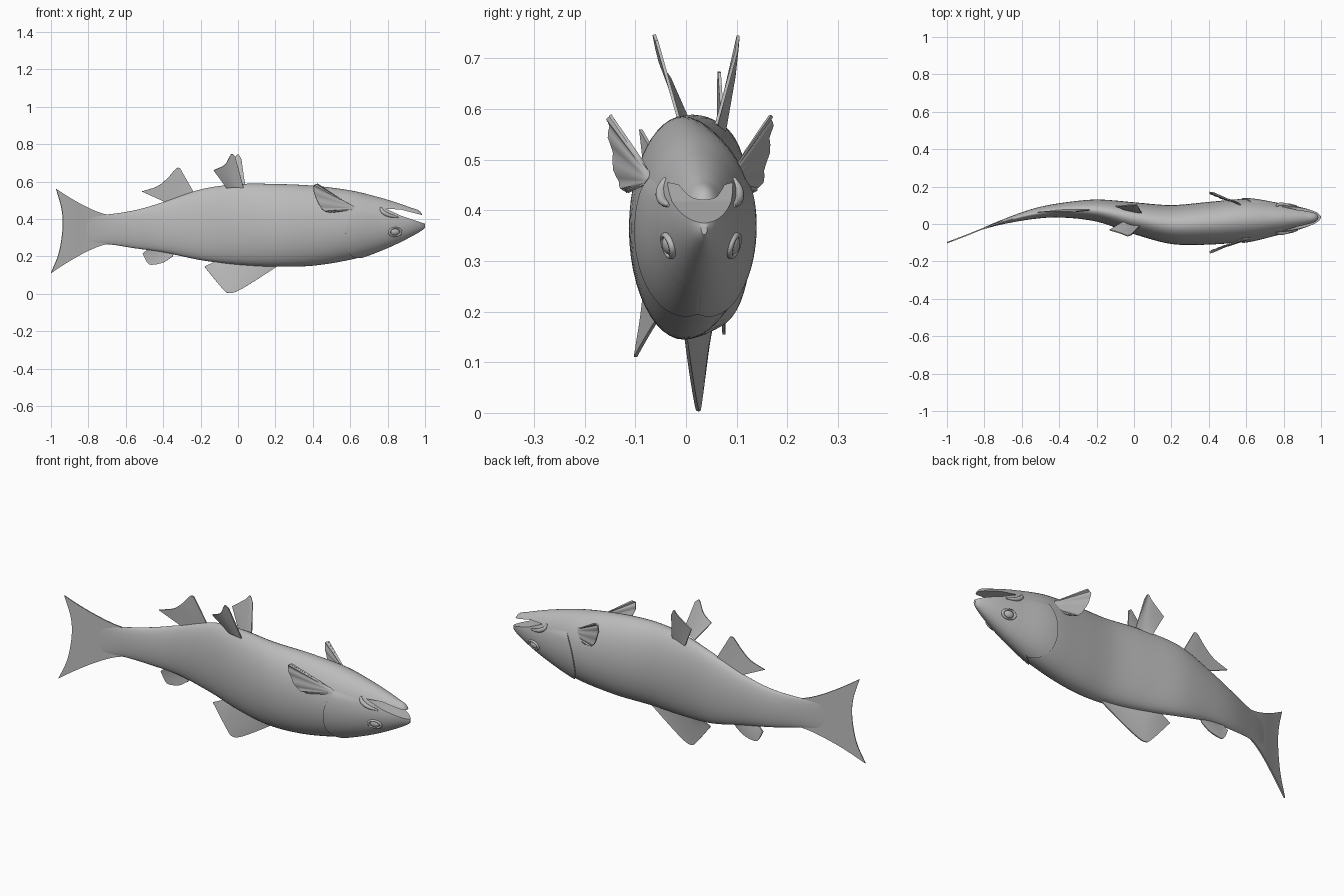
import bpy, bmesh, math
from mathutils import Vector

if "Cube" in bpy.data.objects:
    bpy.data.objects.remove(bpy.data.objects["Cube"], do_unlink=True)

grey = bpy.data.materials.new("plain grey")
grey.use_nodes = True
tone = (0.5, 0.5, 0.5, 1)
grey.diffuse_color = tone
grey.node_tree.nodes["Principled BSDF"].inputs["Base Color"].default_value = tone


def smooth(points, n):
    """Sample a smooth curve through the points."""
    p = [Vector(q) for q in points]
    p = [2 * p[0] - p[1]] + p + [2 * p[-1] - p[-2]]
    out = []
    for k in range(n + 1):
        s = k / n * (len(p) - 3)
        i = min(int(s), len(p) - 4)
        t = s - i
        a, b, c, d = p[i:i + 4]
        out.append(b + (c - a) * (t / 2) + (2 * a - 5 * b + 4 * c - d) * (t * t / 2)
                   + (3 * b - a - 3 * c + d) * (t ** 3 / 2))
    return out


def activate(obj):
    bpy.ops.object.select_all(action="DESELECT")
    obj.select_set(True)
    bpy.context.view_layer.objects.active = obj


def finish(obj):
    obj.data.materials.append(grey)
    activate(obj)
    bpy.ops.object.shade_smooth_by_angle(angle=math.radians(40))


def grid(name, rows, tube=False):
    """Skin a list of point rows; a tube is closed around and capped."""
    bm = bmesh.new()
    vs = [[bm.verts.new(p) for p in row] for row in rows]
    m = len(rows[0])
    for r, s in zip(vs, vs[1:]):
        for j in range(m if tube else m - 1):
            k = (j + 1) % m
            bm.faces.new((r[j], r[k], s[k], s[j]))
    if tube:
        bm.faces.new(vs[0])
        bm.faces.new(vs[-1])
    bmesh.ops.recalc_face_normals(bm, faces=bm.faces)
    mesh = bpy.data.meshes.new(name)
    bm.to_mesh(mesh)
    bm.free()
    obj = bpy.data.objects.new(name, mesh)
    bpy.context.collection.objects.link(obj)
    return obj


# Body stations: x, half width, bottom, top; the swimming bend is a second curve
stations = smooth([(-.82, .003, .26, .42), (-.7, .013, .265, .424), (-.55, .027, .243, .447),
                   (-.4, .038, .222, .49), (-.2, .059, .18, .558), (0, .085, .155, .586),
                   (.2, .104, .145, .587), (.4, .114, .15, .578), (.6, .114, .182, .553),
                   (.75, .09, .225, .517), (.84, .071, .262, .49), (.92, .05, .302, .462),
                   (.975, .028, .333, .438), (1, .006, .352, .375)], 78)
spine = smooth([(-1, -.1), (-.9, -.062), (-.8, -.022), (-.7, .012), (-.55, .052), (-.4, .073),
                (-.2, .072), (0, .031), (.2, -.003), (.4, .004), (.6, .02), (.8, .028),
                (1, .036)], 60)


def lookup(table, x):
    for a, b in zip(table, table[1:]):
        if x <= b[0]:
            return a.lerp(b, (x - a[0]) / (b[0] - a[0]))
    return table[-1]


def bend(x):
    return lookup(spine, x)[1]


def skin(x, angle, lift=0.0, side=1):
    """Point on the body surface; angle 0 is the flank, 90 the top."""
    _, half, low, high = lookup(stations, x)
    a = math.radians(angle)
    return Vector((x, bend(x) + side * (half + lift) * math.cos(a),
                   (low + high) / 2 + ((high - low) / 2 + lift) * math.sin(a)))


def skin_at(x, z, lift, side):
    _, _, low, high = lookup(stations, x)
    return skin(x, math.degrees(math.asin((2 * z - low - high) / (high - low))), lift, side)


# Body with an open mouth cut out of it
body = grid("body", [[skin(s[0], j * 7.5) for j in range(48)] for s in stations], tube=True)
wedge = [(.79, .455), (.87, .45), (1.05, .404), (1.05, .358), (.87, .418)]
cutter = grid("mouth_cutter", [[(x, y, z) for x, z in wedge] for y in (-.3, .3)], tube=True)
cutter.hide_render = True
cut = body.modifiers.new("mouth", "BOOLEAN")
cut.operation, cut.solver, cut.object = "DIFFERENCE", "EXACT", cutter
activate(body)
bpy.ops.object.modifier_apply(modifier=cut.name)
bpy.data.objects.remove(cutter, do_unlink=True)
finish(body)


def fin(name, base, edge, power=1.0, ripple=0.0):
    """Thin sheet between a root line and an outer edge."""
    n = 20
    rows = []
    roots, tips = smooth(base, n), smooth(edge, n)
    for i in range(n + 1):
        t = i / n
        row = []
        for j, (a, b) in enumerate(zip(roots, tips)):
            p = a.lerp(b, t)
            p.z = a.z + (b.z - a.z) * t ** power
            p.y += ripple * t * math.sin(j * 1.6)
            row.append(p)
        rows.append(row)
    obj = grid(name, rows)
    thick = obj.modifiers.new("thickness", "SOLIDIFY")
    thick.thickness, thick.offset = .006, 0
    activate(obj)
    bpy.ops.object.modifier_apply(modifier=thick.name)
    finish(obj)


def along(points):
    return [(x, bend(x), z) for x, z in points]


# Tail fin, following the bend of the body
tail_root = smooth([(-.7, .265), (-.7, .345), (-.7, .424)], 20)
tail_edge = smooth([(-1, .11), (-.957, .22), (-.937, .35), (-.942, .45), (-.972, .56)], 20)
rows = []
for i in range(25):
    t = i / 24
    pairs = [(a[0] + (b[0] - a[0]) * t, a[1] + (b[1] - a[1]) * t ** 1.35)
             for a, b in zip(tail_root, tail_edge)]
    rows.append(along(pairs))
tail = grid("tail_fin", rows)
plate = tail.modifiers.new("thickness", "SOLIDIFY")
plate.thickness, plate.offset = .007, 0
activate(tail)
bpy.ops.object.modifier_apply(modifier=plate.name)
finish(tail)

# Fins on the midline
fin("large_lower_fin", along([(.2, .165), (.1, .165), (0, .172), (-.1, .182)]),
    [(.21, 0, .147), (.1, .01, .075), (0, .02, .016), (-.05, .025, .004),
     (-.085, .03, .03), (-.18, .045, .145)])
fin("small_lower_fin", along([(-.34, .22), (-.4, .235), (-.48, .24)]),
    [(-.35, .072, .2), (-.4, .074, .167), (-.46, .075, .155), (-.485, .075, .167),
     (-.51, .072, .215)])
fin("rear_upper_fin", along([(-.235, .54), (-.31, .508), (-.385, .488)]),
    [(-.31, .066, .672), (-.33, .065, .67), (-.375, .064, .62), (-.43, .064, .575),
     (-.515, .062, .547)])

# Paired fins on the upper edge of the body
fin("right_upper_fin", [(.03, -.01, .565), (-.015, -.008, .57), (-.06, .01, .565)],
    [(-.015, -.058, .735), (-.037, -.063, .745), (-.07, -.05, .69), (-.13, -.032, .66)])
fin("left_upper_fin", [(.04, .06, .57), (0, .065, .565), (-.045, .075, .55)],
    [(.018, .1, .715), (0, .103, .745), (-.025, .101, .72), (-.1, .095, .665)])

# Details repeated on both flanks
for side, label in ((-1, "right"), (1, "left")):
    # Fin behind the gill cover
    def flank(points):
        return [(x, .008 + side * out, z) for x, out, z in points]
    fin(label + "_side_fin", flank([(.61, .075, .468), (.625, .082, .46), (.615, .089, .45)]),
        flank([(.425, .158, .588), (.405, .16, .575), (.41, .155, .53), (.44, .143, .465),
               (.47, .13, .44), (.51, .122, .437)]), ripple=.003)

    # Gill cover: a raised curved rear edge that fades into the head
    cover = []
    for i in range(14):
        row = []
        for j in range(30):
            angle = -92 + 126 * j / 29
            rear = .575 + .05 * ((angle + 20) / 50) ** 2
            t = max(0, i - 1) / 12
            lift = .007 * (1 - t) * min(1, (34 - angle) / 10) - .001 if i else -.004
            row.append(skin(rear + (.8 - rear) * t, angle, lift, side))
        cover.append(row)
    finish(grid(label + "_gill_cover", cover))

    # Eye with a raised rim
    spot = skin_at(.84, .33, 0, side)
    turn = Vector((.22, side, -.3)).to_track_quat("Z", "Y").to_euler()
    bpy.ops.mesh.primitive_uv_sphere_add(segments=24, ring_count=12, location=spot, rotation=turn)
    eye = bpy.context.object
    eye.name = label + "_eye"
    size = Vector((.024, .018, .011))
    bpy.ops.mesh.primitive_torus_add(major_segments=32, minor_segments=10, major_radius=.028,
                                     minor_radius=.006, location=spot, rotation=turn)
    rim = bpy.context.object
    rim.name = label + "_eye_rim"
    # Make the longer axis of the eye lie along the head
    for obj, scale in ((eye, size), (rim, Vector((1.15, .8, 1.1)))):
        across = obj.rotation_euler.to_matrix() @ Vector((1, 0, 0))
        obj.scale = scale if abs(across.x) > .7 else scale.yxz
        finish(obj)

    # Lip fold hooked around the mouth corner
    curve = bpy.data.curves.new(label + "_lip_fold", "CURVE")
    curve.dimensions = "3D"
    curve.bevel_depth, curve.bevel_resolution, curve.use_fill_caps = .011, 4, True
    path = smooth([skin_at(x, z, .001, side) for x, z in
                   ((.762, .463), (.772, .44), (.805, .42), (.858, .409))], 16)
    line = curve.splines.new("POLY")
    line.points.add(len(path) - 1)
    for k, (point, p) in enumerate(zip(line.points, path)):
        point.co = (*p, 1)
        point.radius = .3 + .7 * math.sin(math.pi * k / 16)
    line.use_smooth = True
    curve.materials.append(grey)
    bpy.context.collection.objects.link(bpy.data.objects.new(label + "_lip_fold", curve))
